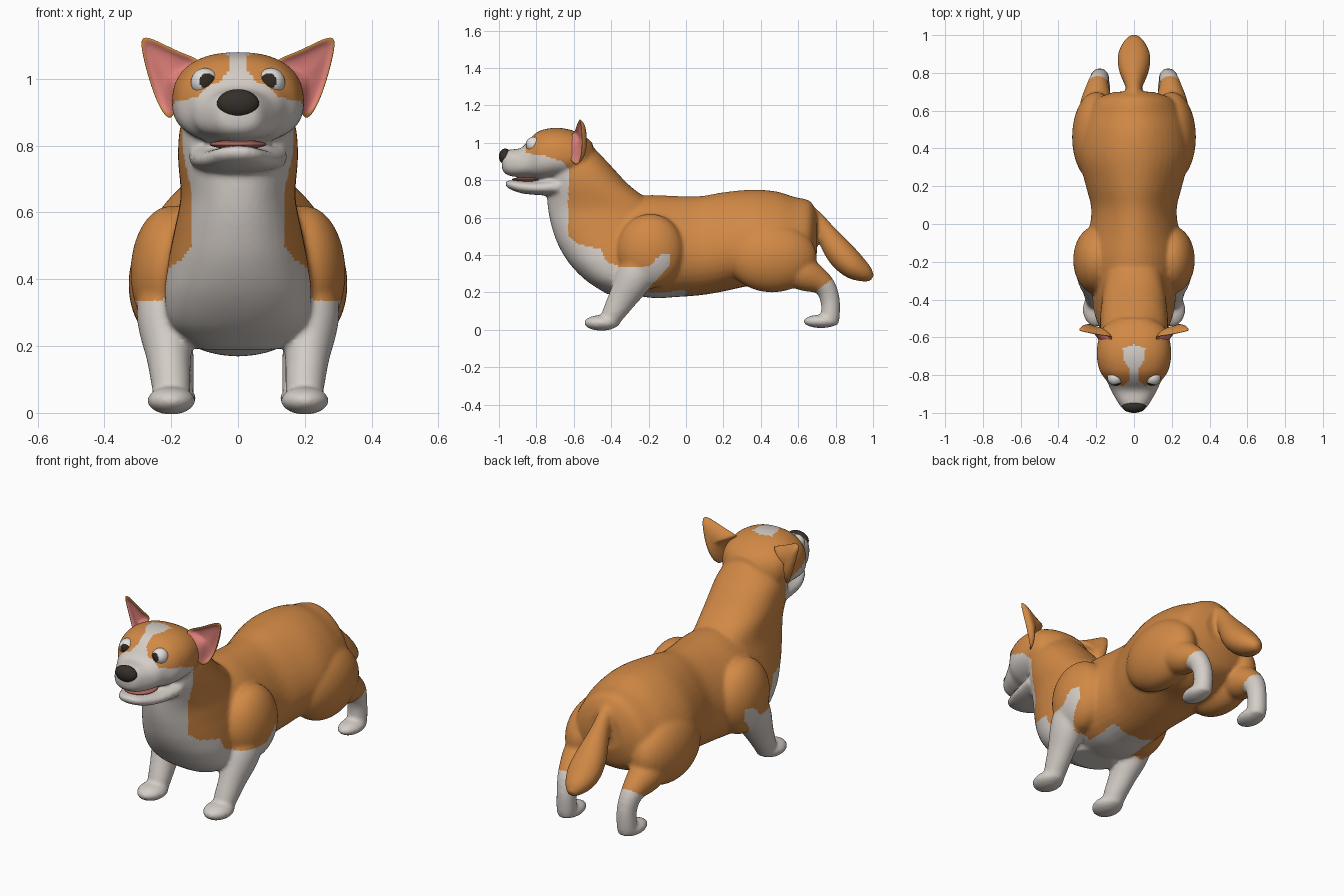
import bpy, bmesh, math
from mathutils import Vector, Matrix

if "Cube" in bpy.data.objects:
    bpy.data.objects.remove(bpy.data.objects["Cube"])

def material(name, rgb):
    m = bpy.data.materials.new(name)
    m.diffuse_color = (*rgb, 1)
    m.use_nodes = True
    m.node_tree.nodes["Principled BSDF"].inputs["Base Color"].default_value = m.diffuse_color
    return m

ORANGE = material("orange fur", (0.64, 0.25, 0.06))
WHITE = material("white fur", (0.66, 0.61, 0.57))
PINK = material("pink inner ear", (0.75, 0.22, 0.2))
NOSE = material("dark nose", (0.035, 0.028, 0.022))
EYE = material("eye white", (0.75, 0.74, 0.72))
PUPIL = material("dark pupil", (0.03, 0.022, 0.016))
MOUTH = material("mouth red", (0.4, 0.13, 0.1))

def smooth_rows(rows, steps=5):
    """Catmull-Rom interpolation of station rows."""
    out = []
    n = len(rows)
    for i in range(n - 1):
        p0, p1, p2, p3 = (rows[max(0, min(n - 1, i + k))] for k in (-1, 0, 1, 2))
        for s in range(steps):
            t = s / steps
            out.append([0.5 * (2 * b + (c - a) * t + (2 * a - 5 * b + 4 * c - d) * t * t
                        + (3 * b - a - 3 * c + d) * t ** 3) for a, b, c, d in zip(p0, p1, p2, p3)])
    out.append(list(rows[-1]))
    return out

def loft(bm, rows, v=None, egg=0.0, p=1.0, seg=40):
    """Closed tube; rows are (x, y, z, half width, half height)."""
    rows = smooth_rows(rows)
    pts = [Vector(r[:3]) for r in rows]
    rings = []
    for i, r in enumerate(rows):
        tan = (pts[min(i + 1, len(pts) - 1)] - pts[max(i - 1, 0)]).normalized()
        up = v or tan.cross(Vector((1, 0, 0))).normalized()
        ring = []
        for k in range(seg):
            a = 2 * math.pi * k / seg
            c, s = math.cos(a), math.sin(a)
            c2 = math.copysign(abs(c) ** p, c) * (1 - egg * s)
            s2 = math.copysign(abs(s) ** p, s)
            ring.append(bm.verts.new(pts[i] + Vector((1, 0, 0)) * r[3] * c2 + up * r[4] * s2))
        rings.append(ring)
    for A, B in zip(rings, rings[1:]):
        for k in range(seg):
            bm.faces.new((A[k], A[(k + 1) % seg], B[(k + 1) % seg], B[k]))
    bm.faces.new(rings[0])
    bm.faces.new(rings[-1])

def ball(bm, c, r):
    bmesh.ops.create_uvsphere(bm, u_segments=32, v_segments=20, radius=1,
                              matrix=Matrix.Translation(c) @ Matrix.Diagonal((*r, 1)))

def make(name, bm, mats):
    bmesh.ops.recalc_face_normals(bm, faces=bm.faces)
    me = bpy.data.meshes.new(name)
    bm.to_mesh(me)
    bm.free()
    for m in mats:
        me.materials.append(m)
    me.polygons.foreach_set("use_smooth", [True] * len(me.polygons))
    ob = bpy.data.objects.new(name, me)
    bpy.context.collection.objects.link(ob)
    return ob

Y, Z = Vector((0, 1, 0)), Vector((0, 0, 1))
bm = bmesh.new()

# torso: y, centre z, half width, half height
torso = [(.70, .52, .10, .11), (.66, .50, .2, .19), (.58, .485, .25, .225), (.48, .485, .28, .255),
         (.35, .492, .285, .257), (.2, .47, .25, .265), (.08, .45, .222, .265), (-.05, .445, .235, .27),
         (-.18, .445, .255, .275), (-.32, .455, .23, .255), (-.45, .47, .17, .19)]
loft(bm, [(0, y, z, w, h) for y, z, w, h in torso], Z, egg=.2)

# neck and chest: z, front y, back y, half width
neck = [(1.0, -.70, -.52, .09), (.95, -.74, -.47, .13), (.87, -.745, -.395, .17), (.77, -.745, -.30, .18),
        (.65, -.738, -.15, .172), (.55, -.718, -.1, .19), (.45, -.682, -.1, .21), (.35, -.62, -.15, .22),
        (.26, -.53, -.2, .2), (.19, -.42, -.25, .12)]
loft(bm, [(0, (f + b) / 2, z, w, (b - f) / 2) for z, f, b, w in neck], Y, p=.92)

# head and muzzle, then lower jaw
head = [(-.50, .92, .10, .08), (-.55, .94, .165, .10), (-.62, .945, .19, .125), (-.70, .945, .197, .135),
        (-.78, .935, .18, .13), (-.83, .92, .145, .107), (-.88, .895, .122, .078), (-.94, .893, .088, .071),
        (-.975, .897, .062, .055), (-.985, .9, .03, .03)]
loft(bm, [(0, y, z, w, h) for y, z, w, h in head], Z, egg=.08, p=.82)
jaw = [(-.68, .765, .15, .05), (-.80, .758, .128, .037), (-.88, .763, .1, .033), (-.94, .775, .066, .024),
       (-.965, .782, .03, .012)]
loft(bm, [(0, y, z, w, h) for y, z, w, h in jaw], Z, p=.85)

# tail
loft(bm, [(0, .60, .65, .03, .03), (0, .68, .61, .035, .04), (0, .745, .52, .05, .055), (0, .82, .415, .08, .075),
          (0, .89, .345, .086, .072), (0, .955, .302, .06, .05), (0, .995, .275, .022, .02)])

# legs, shoulders, haunches, paws
for s in (-1, 1):
    ball(bm, (s * .2, -.19, .42), (.122, .18, .2))
    loft(bm, [(s * .2, -.2, .45, .09, .1), (s * .215, -.27, .29, .088, .1), (s * .207, -.345, .16, .066, .075),
              (s * .2, -.395, .075, .058, .058), (s * .2, -.41, .03, .05, .05)])
    ball(bm, (s * .2, -.452, .037), (.072, .093, .042))
    ball(bm, (s * .2, .46, .385), (.128, .24, .185))
    loft(bm, [(s * .2, .52, .35, .09, .1), (s * .2, .64, .295, .085, .09), (s * .192, .735, .24, .058, .06),
              (s * .182, .77, .16, .05, .052), (s * .182, .772, .07, .05, .05), (s * .182, .768, .03, .045, .045)])
    ball(bm, (s * .185, .722, .045), (.06, .095, .036))

# fuse the parts into one smooth skin
body = make("dog_body", bm, [ORANGE, WHITE])
rm = body.modifiers.new("fuse", "REMESH")
rm.mode, rm.voxel_size = "VOXEL", 0.01
sm = body.modifiers.new("smooth", "SMOOTH")
sm.factor, sm.iterations = 0.5, 8
bpy.context.view_layer.update()
dg = bpy.context.evaluated_depsgraph_get()
skin = bpy.data.meshes.new_from_object(body.evaluated_get(dg))
body.modifiers.clear()
body.data = skin
skin.materials.clear()
skin.materials.append(ORANGE)
skin.materials.append(WHITE)

# white markings: side outline (y, z), blaze, belly, rear socks
MARK = [(-1.1, 1.2), (-.862, 1.2), (-.855, .945), (-.75, .93), (-.66, .9), (-.62, .85), (-.63, .75), (-.63, .5),
        (-.58, .46), (-.46, .43), (-.42, .36), (-.33, .33), (-.2, .34), (-.13, .41), (-.08, .41),
        (-.09, .34), (-.2, .22), (-.2, -.1), (-1.1, -.1)]
BLAZE = [(-.9, .08), (-.86, .055), (-.83, .028), (-.77, .022), (-.72, .055), (-.66, .06), (-.64, 0)]

def inside(y, z, poly):
    hit = False
    for (y1, z1), (y2, z2) in zip(poly, poly[1:] + poly[:1]):
        if (z1 > z) != (z2 > z) and y < y1 + (z - z1) * (y2 - y1) / (z2 - z1):
            hit = not hit
    return hit

def is_white(c):
    x, y, z = abs(c.x), c.y, c.z
    if inside(y, z, MARK):
        return True
    if z > .93:
        for (y1, w1), (y2, w2) in zip(BLAZE, BLAZE[1:]):
            if y1 <= y < y2:
                return x < w1 + (w2 - w1) * (y - y1) / (y2 - y1)
    if y < 0 and z < .24 and x < .13:
        return True
    return y > .6 and x > .1 and z < .21 + .75 * (y - .7)

for f in skin.polygons:
    f.material_index = int(is_white(f.center))
    f.use_smooth = True

# ears: cupped shells with pink lining
EAR = [(.09, -.60, 1.06), (.17, -.595, 1.085), (.24, -.58, 1.122), (.302, -.567, 1.147), (.293, -.56, 1.08),
       (.272, -.555, 1.0), (.245, -.56, .92), (.205, -.585, .855), (.18, -.63, .9), (.165, -.65, .97),
       (.13, -.64, 1.03)]
for s, side in ((-1, "left"), (1, "right")):
    bm = bmesh.new()
    rim = [Vector((s * x, y, z)) for x, y, z in EAR]
    mid = Vector((s * .215, -.592, 1.005))
    def ring(scale, push):
        return [bm.verts.new(mid + (q - mid) * scale + Y * push) for q in rim]
    outer, lip, lining = ring(1, 0), ring(.8, .006), ring(.72, .018)
    back = ring(.7, .04)
    deep, rear = bm.verts.new(mid + Y * .028), bm.verts.new(mid + Y * .06)
    n = len(rim)
    for k in range(n):
        j = (k + 1) % n
        bm.faces.new((outer[k], outer[j], lip[j], lip[k]))
        bm.faces.new((lip[k], lip[j], lining[j], lining[k])).material_index = 1
        bm.faces.new((lining[k], lining[j], deep)).material_index = 1
        bm.faces.new((outer[j], outer[k], back[k], back[j]))
        bm.faces.new((back[j], back[k], rear))
    ear = make(side + "_ear", bm, [ORANGE, PINK])
    ear.modifiers.new("round", "SUBSURF").levels = 2
    ear.modifiers["round"].render_levels = 2

    # eye with pupil cap
    bm = bmesh.new()
    c = Vector((s * .099, -.814, .99))
    bmesh.ops.create_uvsphere(bm, u_segments=48, v_segments=32, radius=.042, matrix=Matrix.Translation(c))
    look = Vector((-s * .22, -.95, .08)).normalized()
    for f in bm.faces:
        if (f.calc_center_median() - c).normalized().dot(look) > math.cos(math.radians(36)):
            f.material_index = 1
    make(side + "_eye", bm, [EYE, PUPIL])

# nose and tongue
bm = bmesh.new()
ball(bm, (0, -.966, .926), (.063, .034, .043))
make("nose", bm, [NOSE])
bm = bmesh.new()
ball(bm, (0, -.84, .804), (.085, .09, .014))
make("tongue", bm, [MOUTH])
